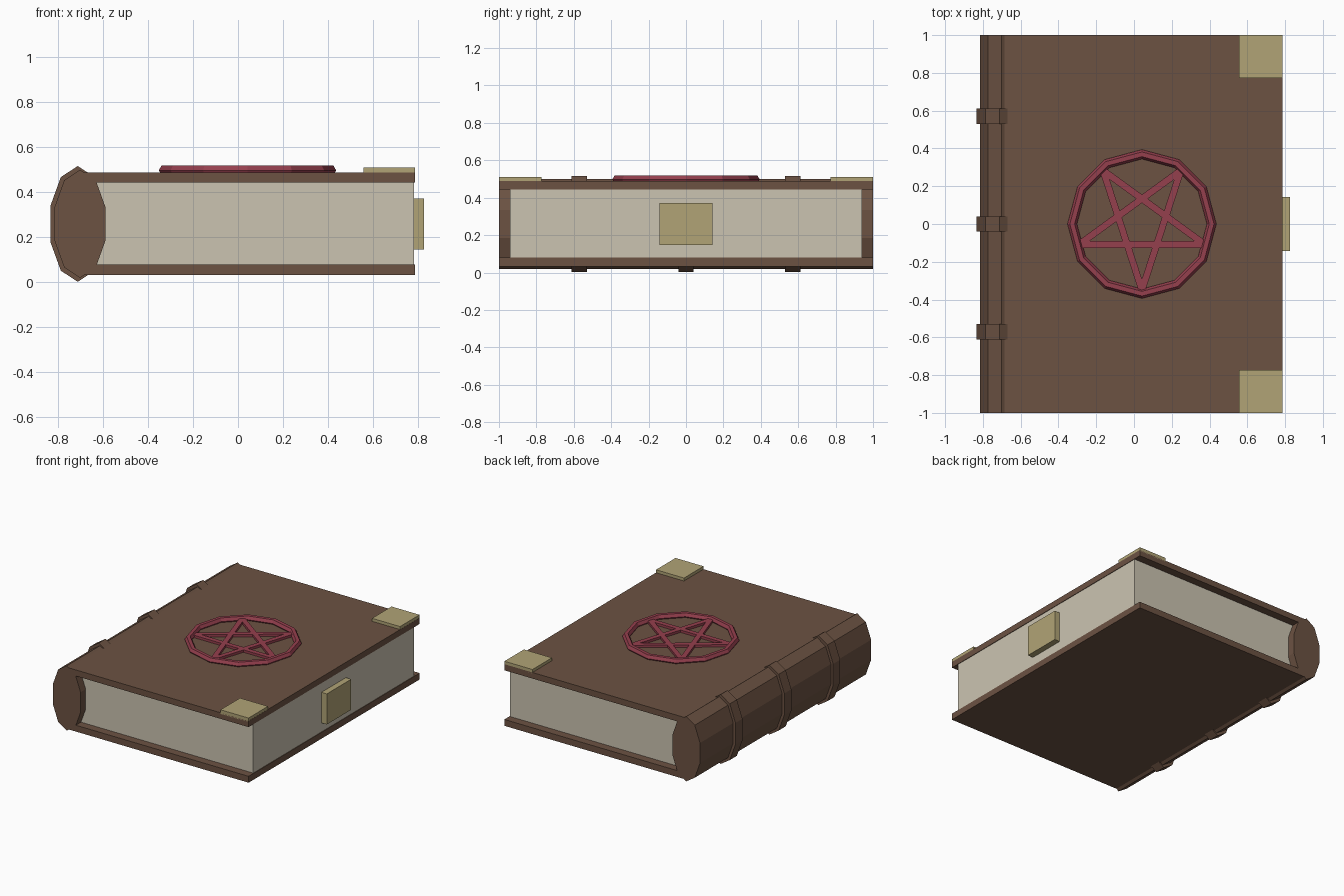
import bpy, bmesh, math
from mathutils import Matrix

if "Cube" in bpy.data.objects:
    bpy.data.objects.remove(bpy.data.objects["Cube"])


def material(name, rgb):
    m = bpy.data.materials.new(name)
    m.diffuse_color = (*rgb, 1)
    m.use_nodes = True
    m.node_tree.nodes["Principled BSDF"].inputs["Base Color"].default_value = m.diffuse_color
    return m


LEATHER = material("leather", (0.15, 0.085, 0.055))
PAPER = material("paper", (0.60, 0.55, 0.44))
BRASS = material("brass", (0.44, 0.37, 0.18))
RED = material("red", (0.30, 0.05, 0.075))


def box(name, lo, hi, mat):
    bm = bmesh.new()
    bmesh.ops.create_cube(bm, size=1)
    for v in bm.verts:
        v.co = [(a + b) / 2 + c * (b - a) for a, b, c in zip(lo, hi, v.co)]
    return finish(name, bm, mat)


def finish(name, bm, mat):
    me = bpy.data.meshes.new(name)
    bm.to_mesh(me)
    bm.free()
    me.materials.append(mat)
    ob = bpy.data.objects.new(name, me)
    bpy.context.collection.objects.link(ob)
    return ob


def oval_prism(name, cx, rx, rz, y, length):
    # ten-sided oval running along y, with a vertex at the top
    bm = bmesh.new()
    bmesh.ops.create_cone(bm, cap_ends=True, segments=10, radius1=1, radius2=1, depth=length)
    for v in bm.verts:
        a = math.atan2(v.co.y, v.co.x)
        step = math.pi / 5
        a = round(a / step - 0.5) * step + step / 2   # 18, 54, 90 ... degrees
        v.co = (cx + rx * math.cos(a), y + v.co.z, 0.26 + rz * math.sin(a))
    # rebuild as a clean hull so every vertex is unique
    bmesh.ops.recalc_face_normals(bm, faces=bm.faces)
    return finish(name, bm, LEATHER)


# covers and page block
box("bottom_cover", (-0.70, -1, 0.033), (0.787, 1, 0.08), LEATHER)
box("top_cover", (-0.70, -1, 0.444), (0.787, 1, 0.489), LEATHER)
box("pages", (-0.66, -0.94, 0.075), (0.783, 0.94, 0.449), PAPER)

# spine with three raised bands
oval_prism("spine", -0.702, 0.119, 0.24, 0, 2)
for i in (-1, 0, 1):
    oval_prism(f"spine_band_{i + 2}", -0.712, 0.128, 0.257, i * 0.571, 0.082)

# brass corners and clasp
for name, s in (("front_corner", -1), ("back_corner", 1)):
    y0, y1 = sorted((s * 0.772, s * 1.0))
    box(name, (0.557, y0, 0.48), (0.786, y1, 0.511), BRASS)
box("clasp", (0.775, -0.143, 0.147), (0.827, 0.143, 0.373), BRASS)

# emblem ring: twelve-sided torus with a six-sided section
CX = 0.042
bpy.ops.mesh.primitive_torus_add(major_segments=12, minor_segments=6, major_radius=0.369,
                                 minor_radius=0.025, location=(CX, 0, 0.498))
ring = bpy.context.object
ring.name = "emblem_ring"
ring.data.materials.append(RED)

# emblem star: five bars around the centre
for i in range(5):
    bar = box(f"star_bar_{i + 1}", (-0.333, -0.126, 0.48), (0.333, -0.090, 0.507), RED)
    bar.data.transform(Matrix.Translation((CX, 0, 0)) @ Matrix.Rotation(i * math.tau / 5, 4, 'Z'))
